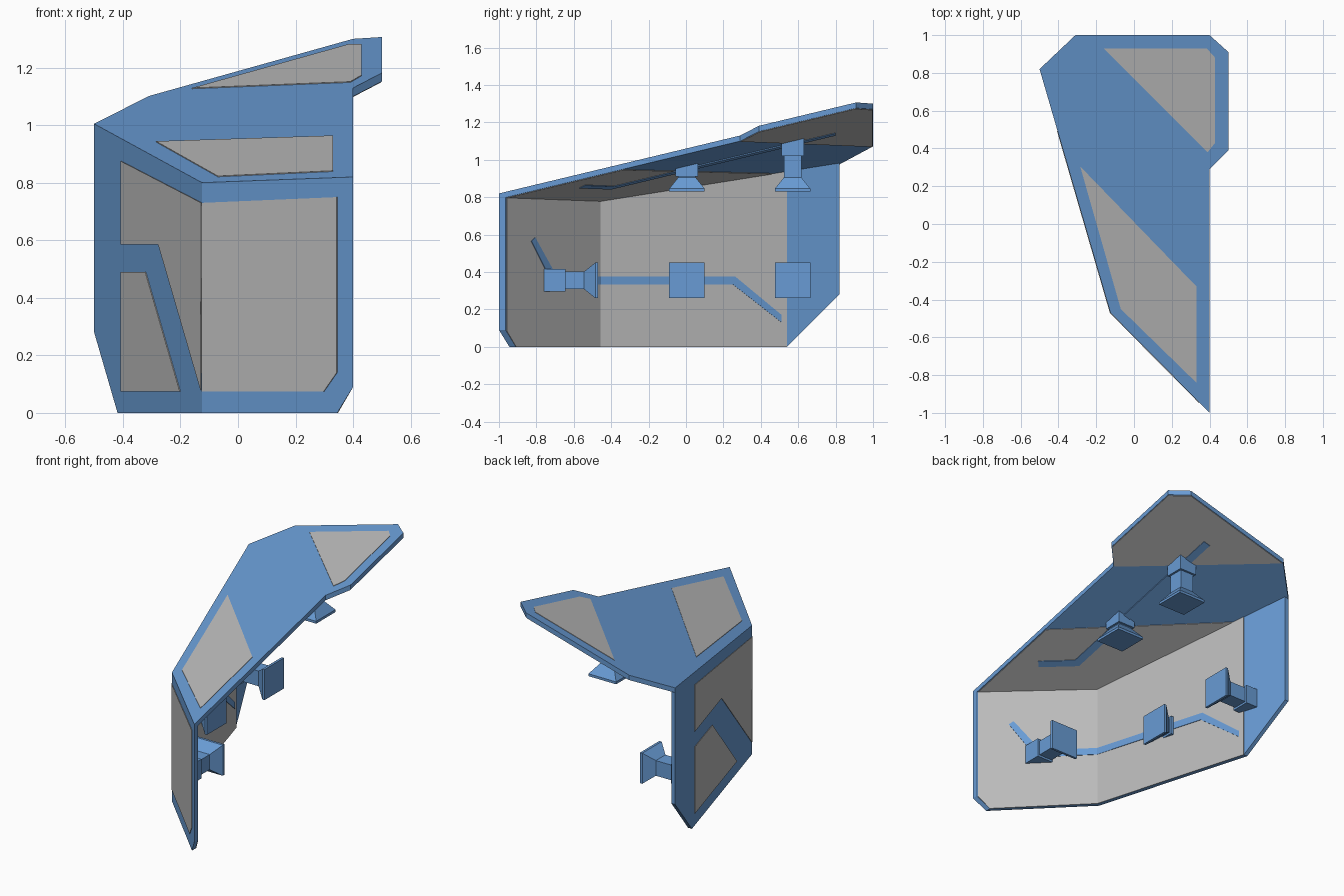
import bpy, bmesh
from mathutils import Vector

if "Cube" in bpy.data.objects:
    bpy.data.objects.remove(bpy.data.objects["Cube"])


def material(name, col):
    m = bpy.data.materials.new(name)
    m.diffuse_color = (*col, 1)
    m.use_nodes = True
    m.node_tree.nodes["Principled BSDF"].inputs["Base Color"].default_value = m.diffuse_color
    return m


BLUE = material("armour_blue", (0.14, 0.33, 0.66))
GREY = material("panel_grey", (0.49, 0.49, 0.49))


def finish(name, bm, mat):
    bmesh.ops.recalc_face_normals(bm, faces=bm.faces)
    me = bpy.data.meshes.new(name)
    bm.to_mesh(me)
    bm.free()
    me.materials.append(mat)
    ob = bpy.data.objects.new(name, me)
    bpy.context.collection.objects.link(ob)
    return ob


def prism(name, pts, vec, mat):
    """Flat outline pushed along vec into a closed solid."""
    bm = bmesh.new()
    vec = Vector(vec)
    a = [bm.verts.new(Vector(p)) for p in pts]
    b = [bm.verts.new(Vector(p) + vec) for p in pts]
    bm.faces.new(a)
    bm.faces.new(b[::-1])
    n = len(a)
    for i in range(n):
        j = (i + 1) % n
        bm.faces.new((a[i], a[j], b[j], b[i]))
    return finish(name, bm, mat)


# Shared planes: sloping roof, left wall and front wall
def roof(x, y, off=0.0):
    return Vector((x, y, 0.82 + 0.24 * (y + 1) + 0.28 * (x - 0.4) + off))


KL = (-0.5 + 0.125) / (0.82 + 0.47)      # left wall dx/dy
KF = (-1.0 + 0.47) / (0.4 + 0.125)       # front wall dy/dx
TL, TF, TR = 0.026, 0.035, 0.03          # thicknesses


def left_y(y, z, off=0.0):
    return Vector((-0.125 + KL * (y + 0.47) + off, y, z))


def left_x(x, z):
    return Vector((x, -0.47 + (x + 0.125) / KL, z))


def front_x(x, z):
    return Vector((x, -0.47 + KF * (x + 0.125), z))


def front_y(y, z):                       # inner face of the front wall
    return Vector((-0.125 + (y - TF + 0.47) / KF, y, z))


NL = Vector((1, -KL, 0)).normalized()    # inward normals
NF = Vector((-KF, 1, 0)).normalized()
PT = 0.003

# Roof plate
outline = [(-0.5, 0.82), (-0.31, 1), (0.4, 1), (0.5, 0.91), (0.5, 0.39),
           (0.4, 0.29), (0.4, -1), (-0.125, -0.47)]
prism("roof_plate", [roof(x, y) for x, y in outline], (0, 0, -TR), BLUE)

# Side walls, with cut lower corners
zl, zf, zc = roof(-0.5, 0.82).z - 0.02, roof(0.4, -1).z - 0.02, roof(-0.125, -0.47).z - 0.02
prism("left_wall", [left_y(0.82, zl), left_y(0.82, 0.28), left_y(0.54, 0),
                    left_y(-0.47, 0), left_y(-0.47, zc)], (TL, 0, 0), BLUE)
prism("front_wall", [front_x(0.4, zf), front_x(0.4, 0.09), front_x(0.345, 0),
                     front_x(-0.125, 0), front_x(-0.125, zc)], (0, TF, 0), BLUE)

# Grey panels on the roof
top_front = [(-0.285, 0.305), (0.33, -0.33), (0.33, -0.84), (-0.07, -0.45)]
top_rear = [(-0.16, 0.93), (0.385, 0.93), (0.43, 0.88), (0.43, 0.43), (0.39, 0.38)]
for name, pts in (("roof_panel_front", top_front), ("roof_panel_rear", top_rear)):
    prism(name, [roof(x, y) for x, y in pts], (0, 0, PT), GREY)

# Grey panels on the outer walls
prism("left_panel_upper", [left_x(x, z) for x, z in (
    (-0.125, 0.73), (-0.405, 0.875), (-0.405, 0.585), (-0.275, 0.585), (-0.128, 0.08))],
    -NL * PT, GREY)
prism("left_panel_lower", [left_x(x, z) for x, z in (
    (-0.405, 0.49), (-0.32, 0.49), (-0.2, 0.075), (-0.405, 0.075))], -NL * PT, GREY)
prism("front_panel", [front_x(x, z) for x, z in (
    (-0.125, 0.73), (0.345, 0.75), (0.345, 0.14), (0.3, 0.075), (-0.125, 0.075))],
    -NF * PT, GREY)

# Grey linings inside
YC = -0.4576                              # inner corner
ztop = lambda p: roof(p.x, p.y, -TR).z
a, b = left_y(0.54, 0, TL), left_y(YC, 0, TL)
prism("left_lining", [left_y(0.54, ztop(a), TL), a, b, left_y(YC, ztop(b), TL)], NL * PT, GREY)
c = front_y(-0.96, 0)
prism("front_lining", [front_y(YC, ztop(b)), front_y(YC, 0), front_y(-0.91, 0),
                       front_y(-0.96, 0.085), front_y(-0.96, ztop(c))], NF * PT, GREY)
low_front = [(0.395, -0.96), (-0.1026, YC), (-0.373, 0.473), (0.395, -0.335)]
low_rear = [(0.397, 0.293), (0.497, 0.393), (0.497, 0.907), (0.398, 0.997), (-0.307, 0.997)]
for name, pts in (("roof_lining_front", low_front), ("roof_lining_rear", low_rear)):
    prism(name, [roof(x, y, -TR) for x, y in pts], (0, 0, -PT), GREY)

# Blue stripes running between the mounts
prism("left_stripe", [left_y(y, z, TL) for y, z in (
    (YC, 0.333), (YC, 0.377), (0.26, 0.377), (0.51, 0.17), (0.51, 0.13), (0.25, 0.333))],
    NL * 2 * PT, BLUE)
prism("front_stripe", [front_y(y, z) for y, z in (
    (-0.83, 0.565), (-0.81, 0.585), (-0.695, 0.377), (YC, 0.377), (YC, 0.333), (-0.715, 0.333))],
    NF * 2 * PT, BLUE)
prism("roof_stripe", [roof(x, y, -TR) for x, y in (
    (0.255, -0.57), (0.088, -0.4), (0.088, 0.8), (0.132, 0.8), (0.132, -0.385), (0.285, -0.54))],
    (0, 0, -2 * PT), BLUE)


# Mounts: flared foot, stem and a collar that meets the slanted plate
def mount(name, tip, axis, plane_pt, plane_n):
    tip, axis = Vector(tip), Vector(axis)
    u = Vector((0, 0, 1)) if abs(axis.z) < 0.5 else Vector((1, 0, 0))
    v = axis.cross(u)
    reach = lambda p: (plane_pt - p).dot(plane_n) / axis.dot(plane_n)
    start = max(0.08, reach(tip) - 0.075)
    rings = [(0, 0.095), (0.015, 0.095), (0.075, 0.047), (start, 0.047),
             (start, 0.06), (None, 0.06)]
    bm = bmesh.new()
    loops = []
    for d, h in rings:
        ring = []
        for su, sv in ((-1, -1), (1, -1), (1, 1), (-1, 1)):
            p = tip + u * su * h + v * sv * h
            ring.append(bm.verts.new(p + axis * (reach(p) if d is None else d)))
        loops.append(ring)
    bm.faces.new(loops[0])
    bm.faces.new(loops[-1])
    for r, s in zip(loops, loops[1:]):
        for i in range(4):
            j = (i + 1) % 4
            bm.faces.new((r[i], r[j], s[j], s[i]))
    finish(name, bm, BLUE)


NR = Vector((-0.28, -0.24, 1))
for tag, y in (("mid", 0.005), ("rear", 0.57)):
    mount("roof_mount_" + tag, (0.11, y, 0.83), (0, 0, 1), roof(0.11, y, -0.02), NR)
    mount("left_mount_" + tag, (-0.15, y, 0.355), (-1, 0, 0), left_y(y, 0.355, 0.014), NL)
mount("front_mount", (0.14, -0.47, 0.355), (0, -1, 0),
      front_x(0.14, 0.355) + Vector((0, 0.018, 0)), NF)
